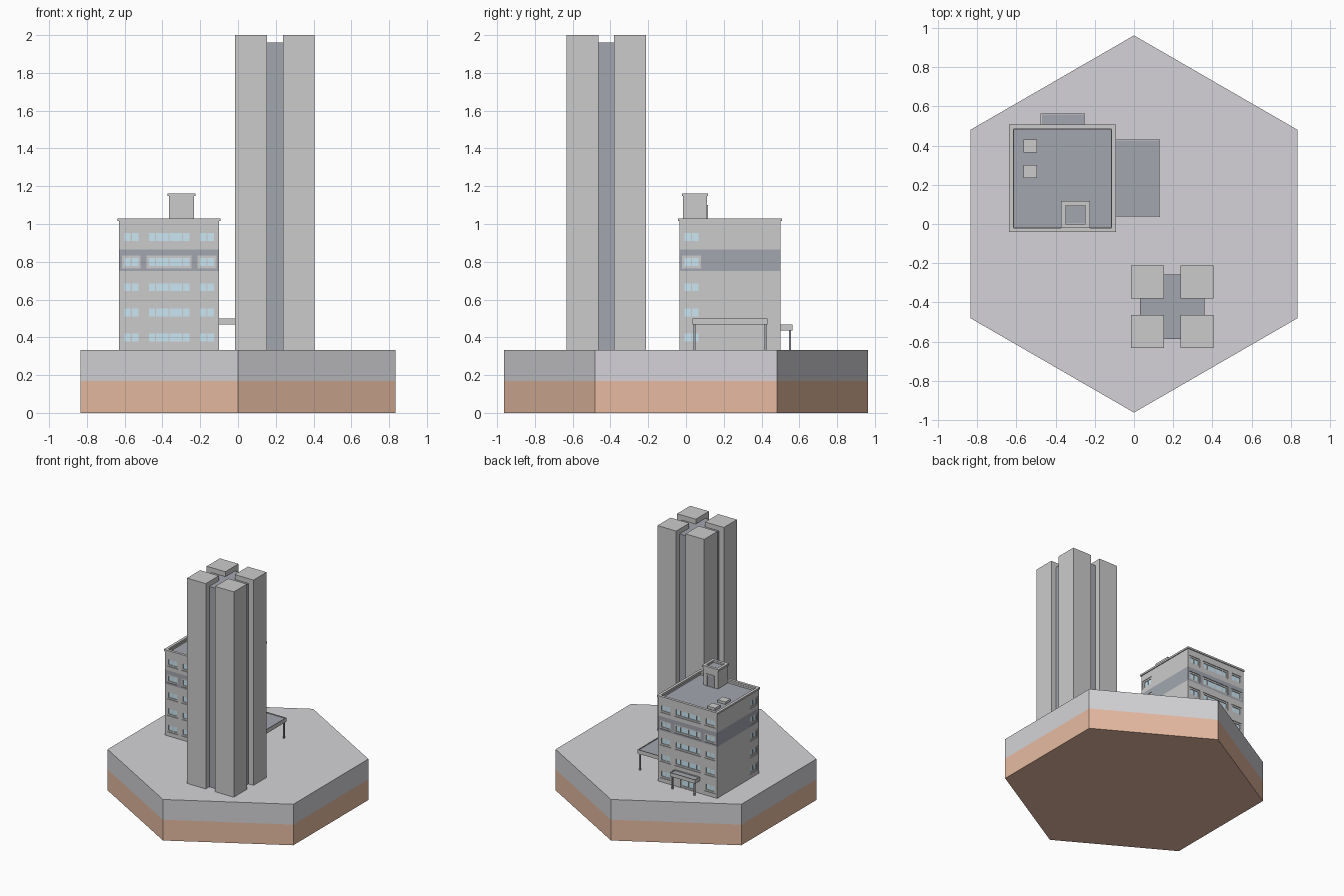
import bpy, bmesh, math

if "Cube" in bpy.data.objects:
    bpy.data.objects.remove(bpy.data.objects["Cube"])


def material(name, rgb):
    m = bpy.data.materials.new(name)
    m.diffuse_color = (*rgb, 1)
    m.use_nodes = True
    m.node_tree.nodes["Principled BSDF"].inputs["Base Color"].default_value = m.diffuse_color
    return m


SOIL = material("soil", (0.80, 0.50, 0.36))
PAVING = material("paving", (0.66, 0.65, 0.68))
SLATE = material("slate", (0.36, 0.38, 0.43))
GLASS = material("glass", (0.60, 0.80, 0.90))


def add_box(bm, x0, x1, y0, y1, z0, z1):
    r = bmesh.ops.create_cube(bm, size=1)
    for v in r["verts"]:
        v.co = (x1 if v.co.x > 0 else x0, y1 if v.co.y > 0 else y0, z1 if v.co.z > 0 else z0)


def finish(bm, name, mat=None):
    me = bpy.data.meshes.new(name)
    bmesh.ops.recalc_face_normals(bm, faces=bm.faces)
    bm.to_mesh(me)
    bm.free()
    ob = bpy.data.objects.new(name, me)
    bpy.context.collection.objects.link(ob)
    if mat:
        me.materials.append(mat)
    return ob


def boxes(name, dims, mat=None):
    bm = bmesh.new()
    for d in dims:
        add_box(bm, *d)
    return finish(bm, name, mat)


def rim(x0, x1, y0, y1, z0, z1, t):
    """Four boxes forming a rectangular kerb of thickness t."""
    return [(x0, x1, y0, y0 + t, z0, z1), (x0, x1, y1 - t, y1, z0, z1),
            (x0, x0 + t, y0 + t, y1 - t, z0, z1), (x1 - t, x1, y0 + t, y1 - t, z0, z1)]


# Hexagonal ground in two layers
def hexagon(name, z0, z1, mat):
    bm = bmesh.new()
    ring = [bm.verts.new((0.963 * math.sin(i * math.pi / 3), 0.963 * math.cos(i * math.pi / 3), z0))
            for i in range(6)]
    face = bm.faces.new(ring)
    ext = bmesh.ops.extrude_face_region(bm, geom=[face])["geom"]
    top = [g for g in ext if isinstance(g, bmesh.types.BMVert)]
    bmesh.ops.translate(bm, verts=top, vec=(0, 0, z1 - z0))
    bm.faces.ensure_lookup_table()
    if not any(f.normal.z < 0 for f in bm.faces) and not any(
            all(v.co.z < z0 + 1e-5 for v in f.verts) for f in bm.faces):
        bm.faces.new(ring)
    finish(bm, name, mat)


G = 0.333
hexagon("soil_layer", 0, 0.168, SOIL)
hexagon("paving_layer", 0.168, G, PAVING)

# Tower: four corner shafts round a lower core
TX, TY = 0.195, -0.422
boxes("tower_core", [(TX - 0.165, TX + 0.165, TY - 0.165, TY + 0.165, G, 1.96)], SLATE)
boxes("tower_shafts", [(TX + sx * 0.126 - 0.084, TX + sx * 0.126 + 0.084,
                        TY + sy * 0.126 - 0.084, TY + sy * 0.126 + 0.084, G, 2.0)
                       for sx in (-1, 1) for sy in (-1, 1)])

# Windows: every one is a recess, a frame and glass panes
X0, X1, Y0, Y1 = -0.63, -0.10, -0.035, 0.50
cuts, frames, panes = [], [], []


def on_wall(side, u0, u1, d0, d1, z0, z1):
    """Box in wall coordinates: u along the wall, d depth inwards."""
    if side == "front":
        return (u0, u1, Y0 + d0, Y0 + d1, z0, z1)
    if side == "back":
        return (u0, u1, Y1 - d1, Y1 - d0, z0, z1)
    if side == "left":
        return (X0 + d0, X0 + d1, u0, u1, z0, z1)
    return (X1 - d1, X1 - d0, u0, u1, z0, z1)


def window(side, u0, u1, z0, z1, splits):
    t, deep = 0.013, 0.013
    cuts.append(on_wall(side, u0, u1, -0.02, deep, z0, z1))
    panes.append(on_wall(side, u0 + t, u1 - t, 0.010, deep, z0 + t, z1 - t))
    for a, b, c, d in ((u0, u1, z0, z0 + t), (u0, u1, z1 - t, z1),
                       (u0, u0 + t, z0 + t, z1 - t), (u1 - t, u1, z0 + t, z1 - t)):
        frames.append(on_wall(side, a, b, 0.005, deep, c, d))
    for s in splits:
        m = u0 + s * (u1 - u0)
        frames.append(on_wall(side, m - 0.003, m + 0.003, 0.007, deep, z0 + t, z1 - t))


for floor in range(5):
    z = 0.40 + floor * 0.133
    zr = (z - 0.035, z + 0.033)
    for side in ("front", "back"):
        window(side, -0.615, -0.515, *zr, [0.5])
        window(side, -0.215, -0.115, *zr, [0.5])
        if side == "front" or floor > 0:
            window(side, -0.485, -0.245, *zr, [0.2, 0.5, 0.8])
    for side in ("left", "right"):
        window(side, -0.02, 0.08, *zr, [0.5])
# Back entrance
window("back", -0.43, -0.30, G + 0.002, 0.433, [0.5])

cutter = boxes("window_cutter", cuts)
cutter.hide_render = True
cutter.display_type = "WIRE"
for name, z0, z1, mat in (("lower_walls", G, 0.75, None), ("wall_band", 0.75, 0.865, SLATE),
                          ("upper_walls", 0.865, 1.0, None)):
    wall = boxes(name, [(X0, X1, Y0, Y1, z0, z1)], mat)
    mod = wall.modifiers.new("windows", "BOOLEAN")
    mod.object = cutter
    mod.solver = "EXACT"
boxes("window_frames", frames)
boxes("window_glass", panes, GLASS)

# Flat roof with parapet, coping and two hatches
boxes("parapet", rim(X0, X1, Y0, Y1, 1.0, 1.016, 0.018)
      + rim(X0 - 0.007, X1 + 0.007, Y0 - 0.007, Y1 + 0.007, 1.016, 1.03, 0.022))
boxes("roof_deck", [(-0.613, -0.117, -0.018, 0.483, 0.998, 1.002)], SLATE)
boxes("roof_hatches", [(-0.565, -0.495, y, y + 0.066, 1.0, 1.022) for y in (0.235, 0.366)])

# Stair hut on the roof
boxes("stair_hut", [(-0.365, -0.232, -0.015, 0.11, 1.0, 1.143)]
      + rim(-0.365, -0.232, -0.015, 0.11, 1.143, 1.15, 0.018)
      + rim(-0.372, -0.225, -0.021, 0.117, 1.147, 1.162, 0.022))
boxes("hut_roof", [(-0.352, -0.245, -0.002, 0.098, 1.142, 1.146)], SLATE)
boxes("hut_door_frame", [(-0.335, -0.325, 0.108, 0.117, 1.0, 1.10), (-0.272, -0.262, 0.108, 0.117, 1.0, 1.10),
                         (-0.325, -0.272, 0.108, 0.117, 1.09, 1.10)])
boxes("hut_door", [(-0.325, -0.272, 0.108, 0.112, 1.0, 1.09)], SLATE)


# Canopies on slim posts
def canopy(name, x0, x1, y0, y1, z0, z1, posts):
    boxes(name + "_canopy", [(x0, x1, y0, y1, z0, z1 - 0.008)] + rim(x0, x1, y0, y1, z1 - 0.008, z1, 0.006))
    boxes(name + "_canopy_top", [(x0 + 0.006, x1 - 0.006, y0 + 0.006, y1 - 0.006, z1 - 0.009, z1 - 0.006)], SLATE)
    boxes(name + "_posts", [(x - 0.005, x + 0.005, y - 0.005, y + 0.005, G, z0) for x, y in posts], SLATE)


canopy("side", X1, 0.133, 0.035, 0.432, 0.468, 0.50, [(0.118, 0.046), (0.118, 0.42)])
canopy("back", -0.477, -0.25, Y1, 0.565, 0.436, 0.467, [(-0.463, 0.55), (-0.264, 0.55)])
